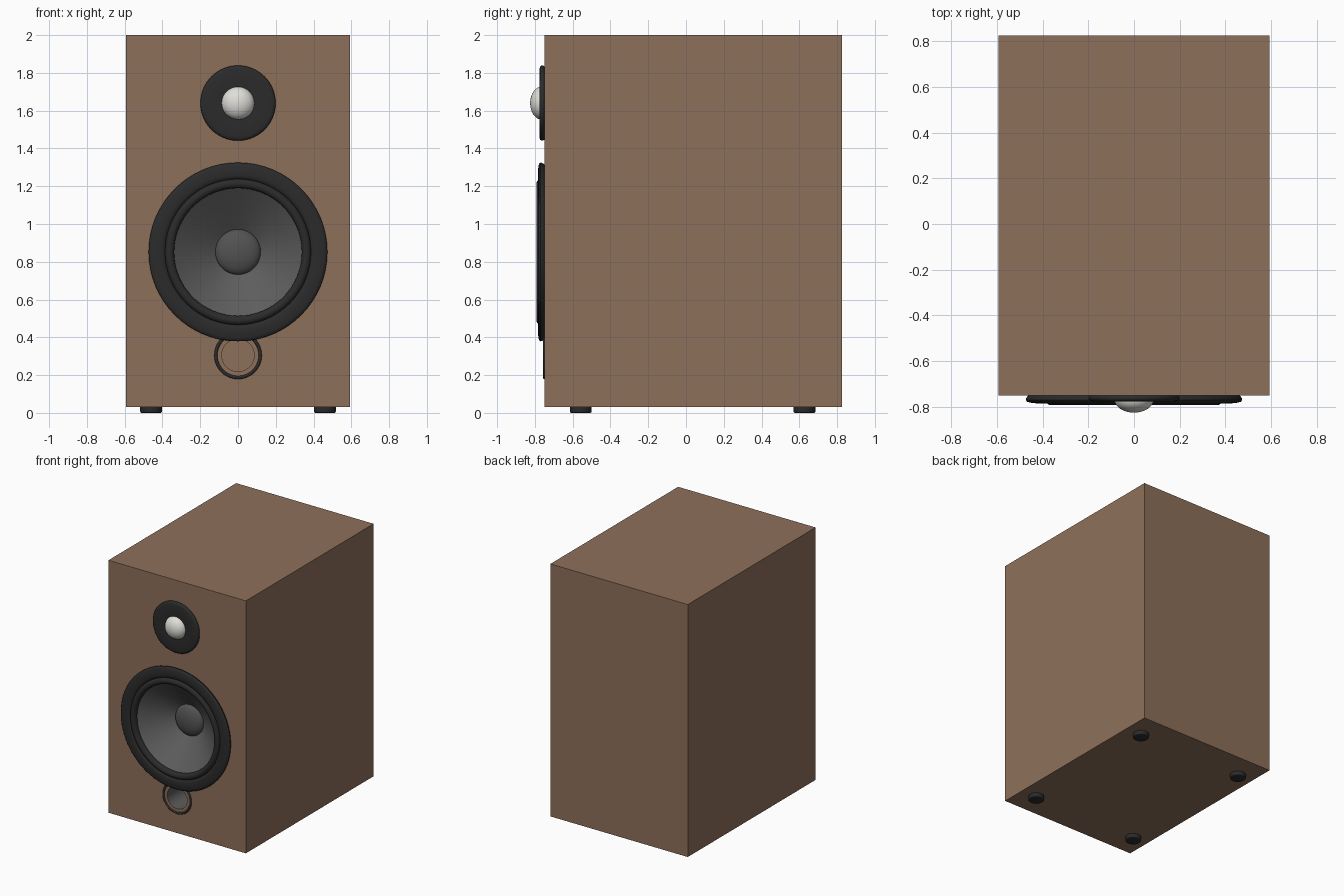
import bpy, bmesh, math
from mathutils import Vector

old = bpy.data.objects.get("Cube")
if old:
    bpy.data.objects.remove(old, do_unlink=True)


def material(name, rgb):
    m = bpy.data.materials.new(name)
    m.use_nodes = True
    m.diffuse_color = (*rgb, 1)
    m.node_tree.nodes["Principled BSDF"].inputs["Base Color"].default_value = (*rgb, 1)
    return m


wood = material("walnut", (0.27, 0.163, 0.103))
black = material("black rubber", (0.024, 0.024, 0.024))
grey = material("cone grey", (0.11, 0.11, 0.11))
cap_grey = material("dust cap grey", (0.085, 0.085, 0.085))
silver = material("silver dome", (0.74, 0.73, 0.69))

FRONT = -0.75
WOOFER_Z, TWEETER_Z, PORT_Z = 0.852, 1.64, 0.305


def add_object(name, bm, mat=None, smooth=True):
    mesh = bpy.data.meshes.new(name)
    bm.to_mesh(mesh)
    bm.free()
    ob = bpy.data.objects.new(name, mesh)
    bpy.context.collection.objects.link(ob)
    if mat:
        mesh.materials.append(mat)
    if smooth:
        bpy.ops.object.select_all(action='DESELECT')
        bpy.context.view_layer.objects.active = ob
        ob.select_set(True)
        bpy.ops.object.shade_smooth_by_angle(angle=math.radians(40))
    return ob


def lathe(name, z, profile, mat=None, smooth=True, n=64):
    """Turn (radius, y offset from the baffle) points about a y-parallel axis."""
    bm = bmesh.new()
    rings = []
    for r, y in profile:
        if r == 0:
            rings.append([bm.verts.new((0, FRONT + y, z))] * n)
        else:
            rings.append([bm.verts.new((r * math.cos(math.tau * i / n), FRONT + y,
                                        z + r * math.sin(math.tau * i / n))) for i in range(n)])
    for a, b in zip(rings, rings[1:]):
        for i in range(n):
            j = (i + 1) % n
            bm.faces.new(list(dict.fromkeys((a[i], a[j], b[j], b[i]))))
    return add_object(name, bm, mat, smooth)


def arc(r0, r1, y0, height, steps=10):
    """Half-ellipse bulge running from radius r0 to r1."""
    mid, half = (r0 + r1) / 2, (r0 - r1) / 2
    return [(mid + half * math.cos(math.pi * i / steps),
             y0 - height * math.sin(math.pi * i / steps)) for i in range(steps + 1)]


def dome(r, y0, height, steps=12):
    pts = [(r * math.cos(math.pi / 2 * i / steps),
            y0 - height * math.sin(math.pi / 2 * i / steps)) for i in range(steps)]
    return pts + [(0, y0 - height)]


# Cabinet with recesses for the woofer and the port
bm = bmesh.new()
bmesh.ops.create_cube(bm, size=1)
bmesh.ops.scale(bm, vec=(1.186, 1.575, 1.97), verts=bm.verts)
bmesh.ops.translate(bm, vec=(0, 0.0375, 1.015), verts=bm.verts)
cabinet = add_object("cabinet", bm, wood, smooth=False)
for name, z, r, depth in (("woofer", WOOFER_Z, 0.4, 0.25), ("port", PORT_Z, 0.086, 0.35)):
    cutter = lathe(name + "_cutter", z, [(0, depth), (r, depth), (r, -0.1), (0, -0.1)], smooth=False)
    cutter.hide_render = True
    cutter.hide_viewport = True
    mod = cabinet.modifiers.new(name + "_recess", 'BOOLEAN')
    mod.operation = 'DIFFERENCE'
    mod.solver = 'EXACT'
    mod.object = cutter

# Woofer: frame, rolled surround, concave cone and dust cap
lathe("woofer_frame", WOOFER_Z,
      [(0.462, 0.0), (0.471, -0.01), (0.473, -0.02), (0.468, -0.027), (0.455, -0.031),
       (0.43, -0.034), (0.405, -0.034), (0.39, -0.029), (0.384, -0.02), (0.384, 0.01)], black)
lathe("woofer_surround", WOOFER_Z, arc(0.387, 0.338, -0.018, 0.024) + [(0.338, 0.0)], black)
lathe("woofer_cone", WOOFER_Z, [(0.342, -0.014), (0.28, 0.035), (0.2, 0.097), (0.1, 0.17)], grey)
lathe("dust_cap", WOOFER_Z, dome(0.12, 0.157, 0.05), cap_grey)

# Tweeter: flange and dome
lathe("tweeter_flange", TWEETER_Z,
      [(0.194, 0.0), (0.199, -0.006), (0.199, -0.015), (0.194, -0.022),
       (0.18, -0.026), (0.12, -0.024), (0.08, -0.021)], black)
lathe("tweeter_dome", TWEETER_Z, dome(0.087, -0.014, 0.061), silver)

# Port: trim ring and tube lining
lathe("port_ring", PORT_Z, arc(0.126, 0.109, 0.0, 0.008, 6), black)
lathe("port_tube", PORT_Z, [(0.0855, 0.001), (0.0855, 0.349)], grey)

# Feet
for side, x in (("right", -0.46), ("left", 0.46)):
    for end, y in (("front", -0.557), ("back", 0.627)):
        bm = bmesh.new()
        bmesh.ops.create_cone(bm, cap_ends=True, segments=32, radius1=0.058,
                              radius2=0.058, depth=0.032)
        rim = [e for e in bm.edges if all(v.co.z < 0 for v in e.verts)]
        bmesh.ops.bevel(bm, geom=rim, offset=0.008, segments=3, affect='EDGES', profile=0.5)
        bmesh.ops.translate(bm, vec=Vector((x, y, 0.016)), verts=bm.verts)
        add_object(f"{end}_{side}_foot", bm, black)
